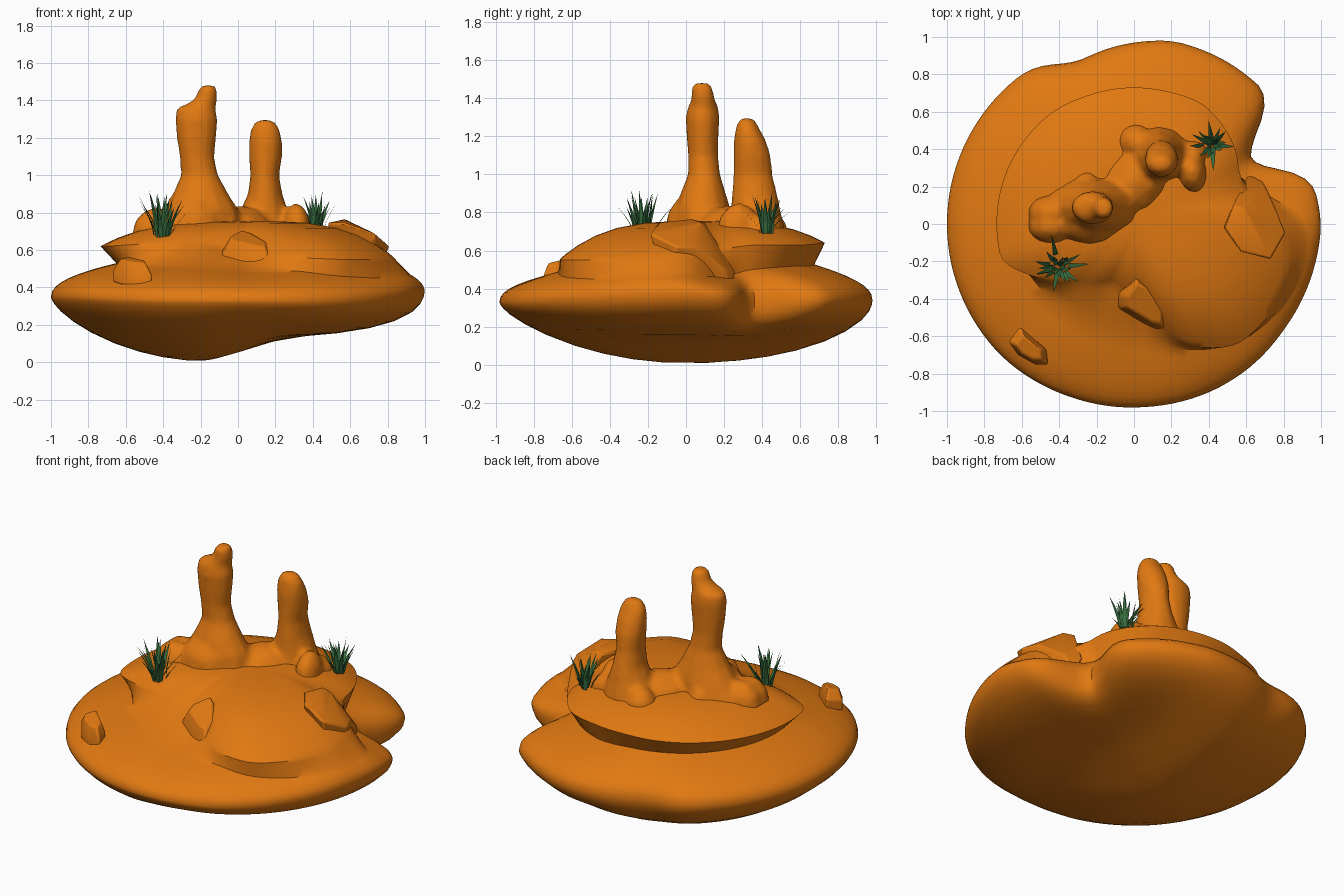
import bpy, bmesh, math, random
from mathutils import Vector, Matrix

if "Cube" in bpy.data.objects:
    bpy.data.objects.remove(bpy.data.objects["Cube"])

random.seed(4)


def material(name, color):
    m = bpy.data.materials.new(name)
    m.diffuse_color = color
    m.use_nodes = True
    m.node_tree.nodes["Principled BSDF"].inputs["Base Color"].default_value = m.diffuse_color
    return m


ORANGE = material("orange_rock", (0.75, 0.19, 0.006, 1))
GREEN = material("grass_green", (0.04, 0.16, 0.05, 1))


def finish(name, bm, mat, angle=None):
    if mat is ORANGE:
        bmesh.ops.recalc_face_normals(bm, faces=bm.faces)
    me = bpy.data.meshes.new(name)
    bm.to_mesh(me)
    bm.free()
    ob = bpy.data.objects.new(name, me)
    bpy.context.collection.objects.link(ob)
    me.materials.append(mat)
    if angle:
        bpy.ops.object.select_all(action='DESELECT')
        ob.select_set(True)
        bpy.context.view_layer.objects.active = ob
        bpy.ops.object.shade_smooth_by_angle(angle=math.radians(angle))
    return ob


def loft(bm, rings):
    """Skin a list of closed rings and cap both ends."""
    vs = [[bm.verts.new(p) for p in r] for r in rings]
    n = len(vs[0])
    for a, b in zip(vs, vs[1:]):
        for i in range(n):
            j = (i + 1) % n
            bm.faces.new((a[i], a[j], b[j], b[i]))
    bm.faces.new(vs[0][::-1])
    bm.faces.new(vs[-1])


# Stepped mound: angle, rim radius, rim z, groove radius, groove z, lip radius, lip z
KEYS = [
    (0, 1.0, .38, .92, .47, .80, .58), (14, .98, .36, .70, .46, .63, .60),
    (26, .71, .33, .60, .48, .62, .62), (33, .73, .33, .62, .50, .66, .63),
    (44, .995, .34, .65, .51, .70, .63), (60, 1.0, .35, .67, .52, .74, .63),
    (78, 1.0, .34, .68, .52, .73, .64), (96, .955, .33, .67, .53, .73, .64),
    (110, .915, .33, .67, .53, .73, .63), (124, 1.0, .34, .67, .53, .74, .63),
    (180, 1.0, .35, .65, .53, .735, .62), (196, 1.0, .35, .65, .53, .735, .62),
    (206, 1.0, .35, .62, .53, .62, .63), (225, 1.0, .34, .59, .52, .43, .64),
    (250, .985, .33, .60, .51, .33, .63), (275, .98, .33, .63, .49, .42, .58),
    (295, .985, .33, .74, .49, .72, .56), (310, .985, .34, .84, .46, .85, .55),
    (325, .98, .35, .89, .45, .87, .55), (345, .99, .37, .94, .46, .86, .56),
]


def key_at(deg):
    deg %= 360
    loop = KEYS + [(360,) + KEYS[0][1:]]
    for a, b in zip(loop, loop[1:]):
        if a[0] <= deg <= b[0]:
            f = (deg - a[0]) / (b[0] - a[0])
            return [u + (v - u) * f for u, v in zip(a[1:], b[1:])]


def mound_column(deg):
    ks = [key_at(deg + d) for d in (-3, 0, 3)]
    R, rz, gr, gz, lr, lz = [sum(c) / 3 for c in zip(*ks)]
    ca, sa = math.cos(math.radians(deg)), math.sin(math.radians(deg))
    col = []
    w = .5 + .5 * max(ca, sa, 0)                             # blunter to the right and back
    for s in (.03, .15, .3, .45, .6, .75, .86, .94, .98, .995):   # bowl-shaped underside
        r = s * (1 + (R - 1) * s ** 3)
        x = r * ca - .15 * (1 - s)
        f = min(1, max(0, x + .25) / .6)
        tilt = .12 * f * f * (3 - 2 * f) * (1 - s * s)
        bowl = w * (1 - math.sqrt(1 - s * s)) + (1 - w) * s * s
        col.append((x, r * sa, rz * bowl + tilt + .005))
    for t in (0, .02, .07, .15, .27, .42, .62, .82, 1):      # rounded lower shelf
        r = R + (gr - R) * t
        col.append((r * ca, r * sa, rz + (gz - rz) * t ** .45))
    for t in (.4, .85, 1):                                   # undercut and lip
        r = gr + (lr - gr) * t
        col.append((r * ca, r * sa, gz + (lz - gz) * t))
    for t in (.04, .12, .25, .4, .6, .8, .97):               # domed plateau
        r = lr * (1 - t)
        col.append((r * ca + .06 * t, r * sa + .08 * t,
                    lz + (.755 - lz) * (1 - (1 - t) ** 3.3)))
    return col


bm = bmesh.new()
cols = [mound_column(i * 3) for i in range(120)]
loft(bm, [list(r) for r in zip(*cols)])
finish("stepped_mound", bm, ORANGE, 40)


# Twin spires with a joining ridge, fused by remesh
def spire(bm, rings):
    loft(bm, [[(cx + rx * math.cos(a), cy + ry * math.sin(a), z)
               for a in [k * math.tau / 12 for k in range(12)]]
              for z, cx, cy, rx, ry in rings])


def lump(bm, loc, size, turn=0):
    m = Matrix.Translation(loc) @ Matrix.Rotation(math.radians(turn), 4, 'Z') @ Matrix.Diagonal((*size, 1))
    bmesh.ops.create_icosphere(bm, subdivisions=2, radius=1, matrix=m)


bm = bmesh.new()
spire(bm, [(.58, -.23, .09, .28, .17), (.72, -.22, .09, .25, .16), (.82, -.20, .09, .20, .145),
           (.9, -.2, .09, .15, .12), (1.0, -.205, .095, .1, .085), (1.1, -.22, .09, .093, .08),
           (1.2, -.222, .087, .107, .085), (1.3, -.222, .087, .115, .09),
           (1.36, -.225, .09, .105, .08), (1.375, -.2, .09, .085, .07),
           (1.41, -.168, .088, .06, .06), (1.46, -.162, .085, .05, .055), (1.48, -.16, .085, .035, .035)])
spire(bm, [(.58, .13, .37, .2, .16), (.72, .13, .37, .17, .15), (.82, .14, .365, .125, .13),
           (.9, .145, .36, .093, .12), (1.0, .143, .352, .078, .103), (1.1, .147, .348, .09, .098),
           (1.18, .147, .335, .09, .085), (1.25, .145, .322, .078, .06), (1.295, .145, .32, .045, .038)])
lump(bm, (-.44, .06, .68), (.13, .10, .15))        # left foot, two toes
lump(bm, (-.44, -.01, .68), (.13, .10, .15))
lump(bm, (-.24, .01, .72), (.17, .12, .17))        # front foot
lump(bm, (-.25, .18, .68), (.09, .11, .14))        # back foot
lump(bm, (.01, .23, .68), (.22, .17, .16), 48)     # saddle
lump(bm, (.01, .44, .68), (.10, .10, .13))
lump(bm, (.31, .28, .70), (.08, .12, .155), 10)    # stump
lump(bm, (.31, .38, .68), (.09, .07, .11))
spires = finish("twin_spires", bm, ORANGE)
rm = spires.modifiers.new("fuse", 'REMESH')
rm.mode = 'VOXEL'
rm.voxel_size = .018
rm.use_smooth_shade = True
sm = spires.modifiers.new("soften", 'SMOOTH')
sm.factor = .5
sm.iterations = 4


# Chipped boulders made as bevelled convex hulls
def boulder(name, pts, bevel):
    bm = bmesh.new()
    for p in pts:
        bm.verts.new(p)
    bmesh.ops.convex_hull(bm, input=bm.verts)
    loose = [v for v in bm.verts if not v.link_faces]
    bmesh.ops.delete(bm, geom=loose, context='VERTS')
    ob = finish(name, bm, ORANGE, 35)
    b = ob.modifiers.new("worn_edges", 'BEVEL')
    b.width = bevel
    b.segments = 2


def slab_boulder(name, outline, low, top, bevel, tilt):
    """Outline at two heights plus a shrunken crown that follows the slope."""
    c = sum((Vector(p) for p in outline), Vector((0, 0))) / len(outline)
    pts = []
    for x, y in outline:
        slope = tilt * (y - c.y)
        pts += [(x, y, low + slope), (x, y, (low + top) / 2 + slope),
                (c.x + .65 * (x - c.x), c.y + .65 * (y - c.y), top + slope * .65)]
    boulder(name, pts, bevel)


boulder("side_boulder", [(.48, -.02, .745), (.53, .1, .745), (.57, -.15, .745), (.73, -.19, .69),
                         (.81, -.05, .62), (.77, .05, .62), (.70, .21, .50), (.61, .26, .49),
                         (.67, .25, .38), (.6, .08, .745), (.57, .03, .765), (.5, 0, .5), (.72, -.12, .45)], .01)
slab_boulder("front_boulder", [(0, -.25), (-.09, -.37), (-.09, -.45), (.12, -.575),
                               (.19, -.59), (.2, -.49), (.07, -.3)], .47, .66, .012, .4)
slab_boulder("small_boulder", [(-.61, -.55), (-.67, -.63), (-.62, -.7), (-.53, -.75),
                               (-.46, -.75), (-.47, -.67)], .42, .545, .01, .25)


# Grass tufts of curved, tapering blades
def tuft(name, base, height, spread, count):
    bm = bmesh.new()
    for i in range(count):
        a = i * 2.4 + random.uniform(-.2, .2)
        out = Vector((math.cos(a), math.sin(a), 0))
        side = Vector((-out.y, out.x, 0))
        lean = spread * random.uniform(.15, 1)
        h = height * random.uniform(.7, 1) * (1.1 - .35 * lean / spread)
        root = Vector(base) + out * random.uniform(.0, .045)
        prev = None
        for t, w in ((0, .011), (.35, .013), (.7, .008)):
            p = root + out * lean * t ** 1.5 + Vector((0, 0, h * t))
            pair = (bm.verts.new(p - side * w), bm.verts.new(p + side * w))
            if prev:
                bm.faces.new((prev[0], prev[1], pair[1], pair[0]))
            prev = pair
        bm.faces.new((prev[0], prev[1], bm.verts.new(root + out * lean + Vector((0, 0, h)))))
    finish(name, bm, GREEN)


tuft("front_grass_tuft", (-.405, -.23, .65), .28, .14, 22)
tuft("back_grass_tuft", (.42, .42, .69), .22, .115, 18)
